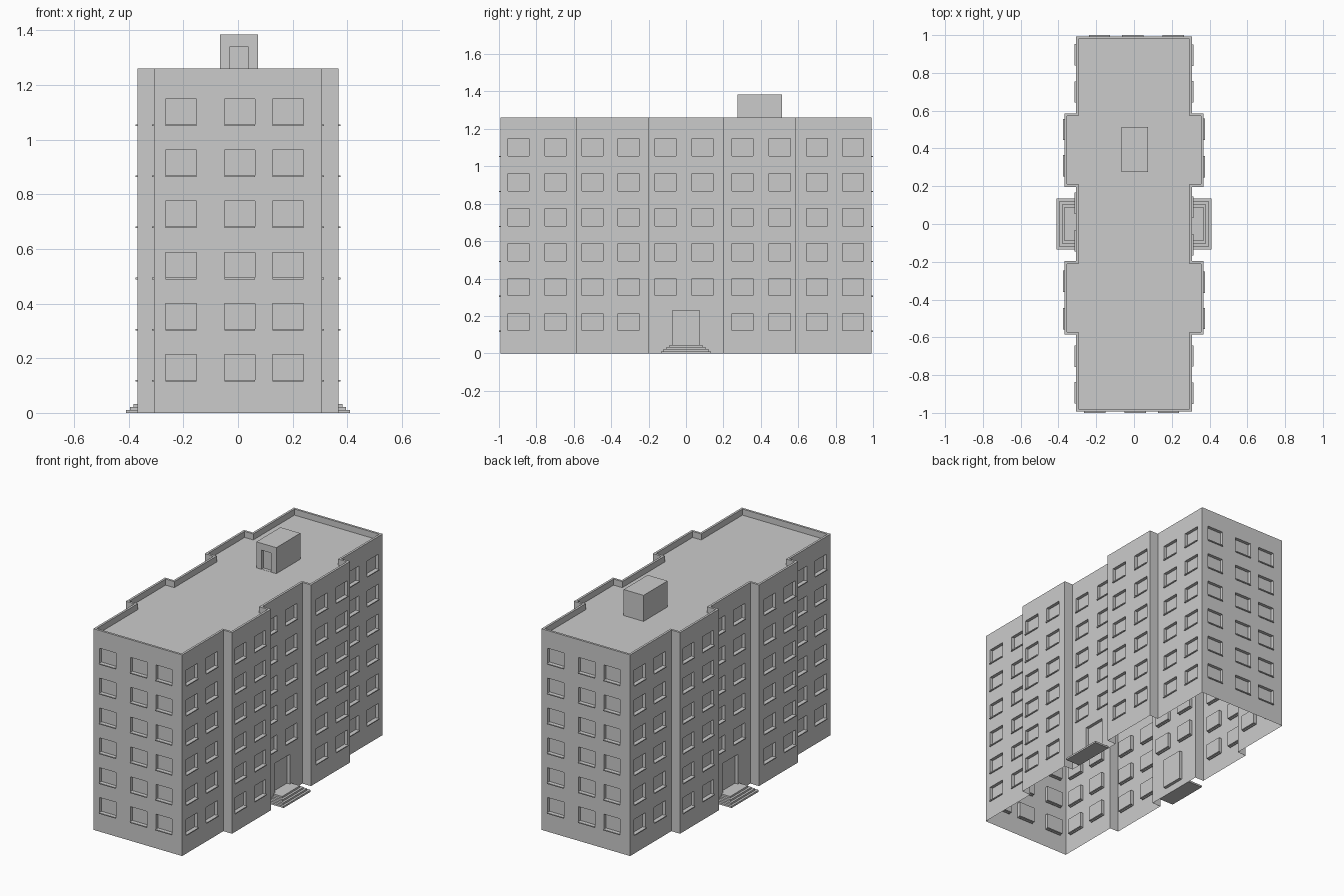
import bpy, bmesh
from mathutils import Vector

if "Cube" in bpy.data.objects:
    bpy.data.objects.remove(bpy.data.objects["Cube"])

H, ROOF, RIM = 1.26, 1.222, 0.014      # wall top, roof deck, parapet thickness
DEPTH, SILL = 0.02, 0.007              # window recess, sill overhang
ROWS = [0.12 + 0.187 * i for i in range(6)]
WIN_H, WIN_W = 0.094, 0.113
Z = Vector((0, 0, 1))


def finish(bm, name):
    bmesh.ops.remove_doubles(bm, verts=bm.verts, dist=1e-5)
    me = bpy.data.meshes.new(name)
    bm.to_mesh(me)
    bm.free()
    ob = bpy.data.objects.new(name, me)
    bpy.context.collection.objects.link(ob)
    return ob


def quad(bm, *pts):
    return bm.faces.new([bm.verts.new(p) for p in pts])


def box(bm, lo, hi):
    lo, hi = Vector(lo), Vector(hi)
    geo = bmesh.ops.create_cube(bm, size=1)["verts"]
    bmesh.ops.scale(bm, vec=hi - lo, verts=geo)
    bmesh.ops.translate(bm, vec=(lo + hi) / 2, verts=geo)


def wall(bm, a, b, z0, z1, holes=(), depth=DEPTH):
    """Single-skin wall from a to b with recessed openings (u0, u1, v0, v1)."""
    a, b = Vector((*a, 0)), Vector((*b, 0))
    u = (b - a).normalized()
    inward = -u.cross(Z) * depth
    us = sorted({0, (b - a).length, *[h[0] for h in holes], *[h[1] for h in holes]})
    vs = sorted({z0, z1, *[h[2] for h in holes], *[h[3] for h in holes]})
    for u0, u1 in zip(us, us[1:]):
        for v0, v1 in zip(vs, vs[1:]):
            uc, vc = (u0 + u1) / 2, (v0 + v1) / 2
            if not any(h[0] < uc < h[1] and h[2] < vc < h[3] for h in holes):
                quad(bm, *[a + u * s + Z * t for s, t in
                           ((u0, v0), (u1, v0), (u1, v1), (u0, v1))])
    for u0, u1, v0, v1 in holes:
        p = [a + u * s + Z * t for s, t in ((u0, v0), (u1, v0), (u1, v1), (u0, v1))]
        q = [c + inward for c in p]
        quad(bm, *q)
        for i in range(4):
            j = (i + 1) % 4
            quad(bm, p[i], p[j], q[j], q[i])


# Half of the footprint; the other half is the same turned by 180 degrees
half = [(-.308, -.993), (.308, -.993), (.308, -.585), (.368, -.585), (.368, -.197),
        (.308, -.197), (.308, .197), (.368, .197), (.368, .585), (.308, .585)]
outline = half + [(-x, -y) for x, y in half]
front_windows = [-.265, -.05, .126]
side_windows = [-.953, -.755, -.557, -.364, -.166, .032, .246, .445, .643, .836]

# Walls with recessed windows and doors, plus the sills
walls, sills = bmesh.new(), bmesh.new()
for k in range(len(outline)):
    a, b = outline[k], outline[(k + 1) % len(outline)]
    s = 1 if k < len(half) else -1
    d = (Vector(b) - Vector(a)).normalized()
    holes = []
    if k % len(half) == 0:
        starts = [w - s * a[0] for w in front_windows]
    elif abs(d.y) > .5:
        starts = [w - s * a[1] for w in side_windows if s * a[1] < w < s * b[1]]
    else:
        starts = []
    entrance = k % len(half) == 5 + 0 and abs(d.y) > .5
    for z in ROWS[1:] if entrance else ROWS:
        for w in starts:
            holes.append((w, w + WIN_W, z, z + WIN_H))
            out = Vector((d.y, -d.x)) * SILL
            p = Vector(a) + d * w - out
            q = Vector(a) + d * (w + WIN_W) + out
            box(sills, (min(p.x, q.x), min(p.y, q.y), z - .005),
                (max(p.x, q.x), max(p.y, q.y), z + .001))
    if entrance:
        holes.append((.197 - .073, .197 + .073, .044, .23))
    wall(walls, a, b, 0, H, holes)
finish(walls, "walls")
finish(sills, "window_sills")

# Parapet rim and roof deck
roof = bmesh.new()
n = len(outline)
inner = []
for i in range(n):
    p = Vector(outline[i])
    d0 = (p - Vector(outline[i - 1])).normalized()
    d1 = (Vector(outline[(i + 1) % n]) - p).normalized()
    inner.append(p + RIM * (Vector((-d0.y, d0.x)) + Vector((-d1.y, d1.x))))
for i in range(n):
    j = (i + 1) % n
    quad(roof, (*outline[i], H), (*outline[j], H), (*inner[j], H), (*inner[i], H))
    quad(roof, (*inner[i], H), (*inner[j], H), (*inner[j], ROOF), (*inner[i], ROOF))
quad(roof, *[(*p, ROOF) for p in inner])
finish(roof, "roof_and_parapet")

# Roof access cabin with a recessed door on its front
cabin = bmesh.new()
x0, x1, y0, y1, top = -.065, .073, .275, .513, 1.385
c = [(x0, y0), (x1, y0), (x1, y1), (x0, y1)]
for i in range(4):
    door = [(.036, .102, ROOF + .001, 1.342)] if i == 0 else []
    wall(cabin, c[i], c[(i + 1) % 4], ROOF, top, door)
quad(cabin, *[(*p, top) for p in c])
finish(cabin, "roof_cabin")

# Entrance steps on both long sides
for side, name in ((1, "right_steps"), (-1, "left_steps")):
    steps = bmesh.new()
    for i in range(4):
        xs = sorted((side * .308, side * (.41 - .014 * i)))
        hw = .134 - .015 * i
        box(steps, (xs[0], -hw, .011 * i), (xs[1], hw, .011 * (i + 1)))
    finish(steps, name)
